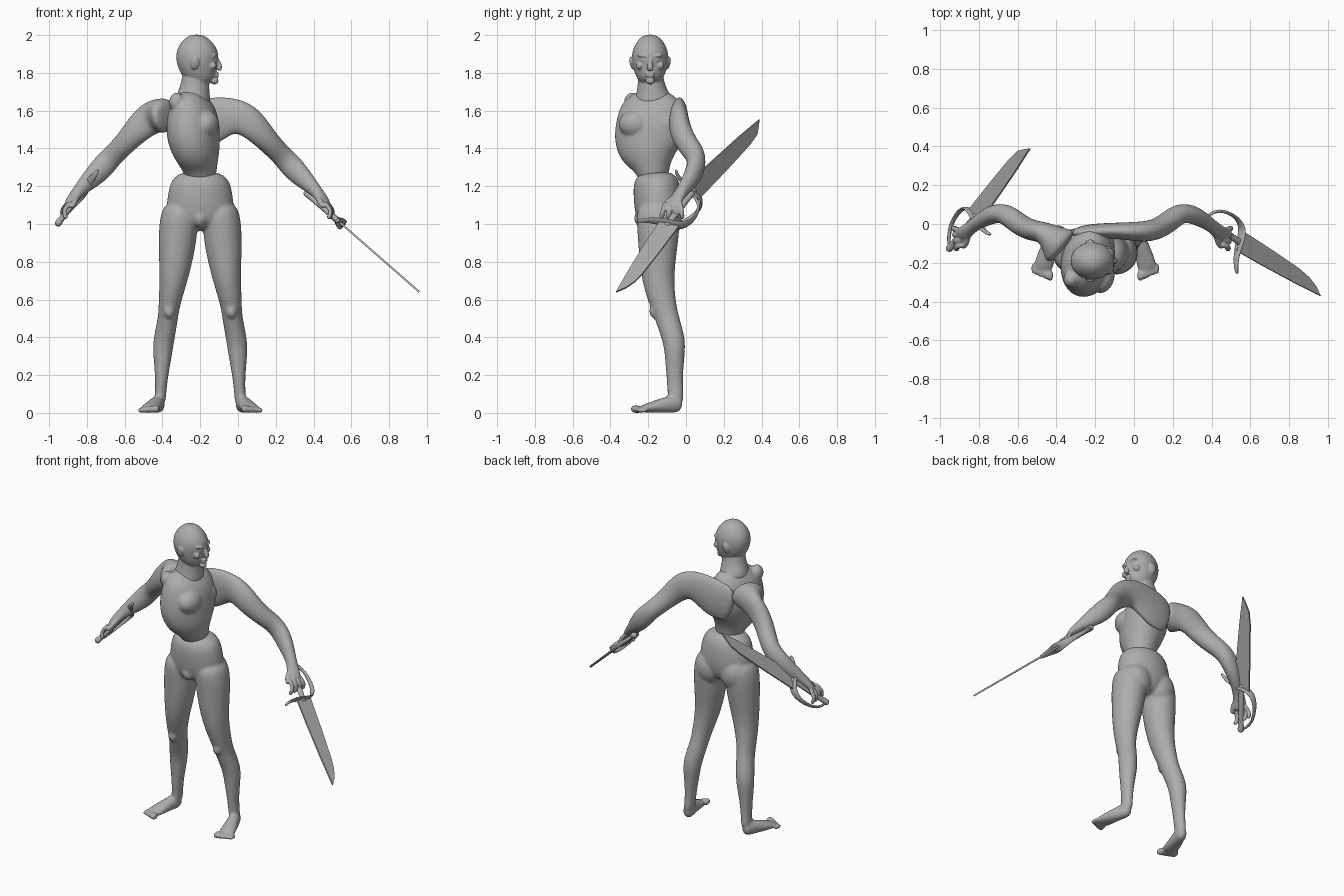
import bpy, bmesh, math
from mathutils import Vector, Matrix

cube = bpy.data.objects.get("Cube")
if cube:
    bpy.data.objects.remove(cube)

grey = bpy.data.materials.new("plain_grey")
grey.use_nodes = True
colour = (0.42, 0.42, 0.42, 1)
grey.diffuse_color = colour
grey.node_tree.nodes["Principled BSDF"].inputs["Base Color"].default_value = colour

SIDES = 12
GROW = 1.045  # makes up for the shrinkage of subdivision


def loft(bm, rings, ref, matrix=None):
    """Closed tube through rings of (x, y, z, radius along ref, radius across)."""
    points = [Vector(r[:3]) for r in rings]
    loops = []
    for i, ring in enumerate(rings):
        ahead = points[min(i + 1, len(points) - 1)]
        behind = points[max(i - 1, 0)]
        tangent = (ahead - behind).normalized()
        side = Vector(ref)
        side = (side - tangent * side.dot(tangent)).normalized()
        across = tangent.cross(side)
        loop = []
        for k in range(SIDES):
            angle = math.tau * k / SIDES
            p = points[i] + GROW * (side * ring[3] * math.cos(angle)
                                    + across * ring[4] * math.sin(angle))
            loop.append(bm.verts.new(matrix @ p if matrix else p))
        loops.append(loop)
    for low, high in zip(loops, loops[1:]):
        for k in range(SIDES):
            n = (k + 1) % SIDES
            bm.faces.new((low[k], low[n], high[n], high[k]))
    bm.faces.new(loops[0][::-1])
    bm.faces.new(loops[-1])


def blob(bm, centre, radii, turn=(0, 0, 0)):
    """Ellipsoid mass added to a body part."""
    matrix = Matrix.Translation(centre)
    for axis, angle in zip("XYZ", turn):
        matrix = matrix @ Matrix.Rotation(math.radians(angle), 4, axis)
    matrix = matrix @ Matrix.Diagonal((*radii, 1))
    bmesh.ops.create_uvsphere(bm, u_segments=SIDES, v_segments=8, radius=GROW, matrix=matrix)


def finish(bm, name, voxel=None, subdivide=True):
    """Turn the bmesh into an object, fusing its masses when a voxel size is given."""
    bmesh.ops.recalc_face_normals(bm, faces=bm.faces)
    mesh = bpy.data.meshes.new(name)
    for face in bm.faces:
        face.smooth = subdivide
    bm.to_mesh(mesh)
    bm.free()
    mesh.materials.append(grey)
    obj = bpy.data.objects.new(name, mesh)
    bpy.context.scene.collection.objects.link(obj)
    if subdivide:
        sub = obj.modifiers.new("round", "SUBSURF")
        sub.levels = sub.render_levels = 2
    if voxel:
        fuse = obj.modifiers.new("fuse", "REMESH")
        fuse.mode = "VOXEL"
        fuse.voxel_size = voxel
        fuse.use_smooth_shade = True
        soften = obj.modifiers.new("soften", "SMOOTH")
        soften.factor = 0.5
        soften.iterations = 4
    return obj


# Pelvis, legs and feet
MID = -0.2
bm = bmesh.new()
loft(bm, [(MID, -.16, 1.28, .09, .07), (MID, -.16, 1.24, .155, .12),
          (MID, -.15, 1.15, .172, .128), (MID, -.145, 1.05, .185, .125),
          (MID, -.15, .96, .1, .09)], (1, 0, 0))
blob(bm, (MID, -.235, 1.03), (.035, .04, .045))
LEG = [(.1, -.15, 1.12, .09, .115), (.115, -.145, 1, .105, .115),
       (.125, -.15, .85, .095, .1), (.142, -.15, .7, .073, .085),
       (.165, -.12, .57, .056, .068), (.17, -.1, .5, .052, .062),
       (.195, -.06, .38, .056, .06), (.2, -.06, .3, .049, .052),
       (.205, -.06, .18, .032, .042), (.21, -.055, .1, .03, .042),
       (.215, -.055, .04, .03, .04)]
FOOT = [(.212, -.02, .035, .024, .03), (.22, -.06, .05, .035, .05),
        (.24, -.12, .04, .04, .04), (.26, -.19, .028, .05, .028),
        (.272, -.245, .02, .05, .017)]
for s in (-1, 1):
    for rings in (LEG, FOOT):
        loft(bm, [(MID + s * r[0], *r[1:]) for r in rings], (1, 0, 0))
    blob(bm, (MID + s * .09, -.09, 1.03), (.09, .07, .1))
    blob(bm, (MID + s * .165, -.165, .54), (.03, .03, .04))
    for i in range(5):
        size = .021 - .0018 * i
        blob(bm, (MID + s * (.232 + .022 * i), -.266 + .009 * i, size), (size * .8, .03, size))
finish(bm, "hips_and_legs", .009)

# Twisted rib cage, chest facing +x
bm = bmesh.new()
loft(bm, [(-.195, -.17, 1.22, .08, .08), (-.2, -.175, 1.29, .088, .085),
          (-.212, -.2, 1.36, .115, .155), (-.235, -.2, 1.44, .135, .188),
          (-.24, -.185, 1.53, .138, .188), (-.24, -.175, 1.61, .12, .175),
          (-.24, -.17, 1.665, .085, .14), (-.235, -.17, 1.71, .05, .07)], (1, -.3, 0))
for y in (-.275, -.115):
    blob(bm, (-.165, y, 1.53), (.065, .085, .07), (0, 0, -15))
    for z in (1.43, 1.36, 1.3):
        blob(bm, (-.145 - .3 * (1.43 - z), -.19 + .2 * (y + .195), z), (.04, .04, .035))
blob(bm, (-.325, -.285, 1.645), (.04, .045, .05))
finish(bm, "torso", .009)

# Head and neck
FACE_Y = -.19
bm = bmesh.new()
loft(bm, [(-.215, FACE_Y, 2.004, .03, .028), (-.216, FACE_Y, 1.975, .075, .066),
          (-.218, FACE_Y, 1.92, .112, .096), (-.215, FACE_Y, 1.86, .113, .097),
          (-.2, FACE_Y, 1.81, .097, .085), (-.178, FACE_Y, 1.775, .073, .068),
          (-.16, FACE_Y, 1.745, .045, .042)], (1, 0, 0))
loft(bm, [(-.225, FACE_Y, 1.82, .07, .065), (-.225, -.185, 1.75, .072, .068),
          (-.235, -.18, 1.69, .085, .085), (-.24, -.17, 1.62, .1, .12)], (1, 0, 0))
loft(bm, [(-.115, FACE_Y, 1.88, .01, .01), (-.1, FACE_Y, 1.845, .014, .012),
          (-.094, FACE_Y, 1.822, .013, .02), (-.105, FACE_Y, 1.812, .01, .014)], (1, 0, 0))
for z in (1.797, 1.784):
    blob(bm, (-.114, FACE_Y, z), (.014, .026, .008))
blob(bm, (-.125, FACE_Y, 1.757), (.022, .026, .018))
for s in (-1, 1):
    blob(bm, (-.122, FACE_Y + s * .038, 1.89), (.018, .032, .009), (s * 8, 0, s * 15))
    blob(bm, (-.122, FACE_Y + s * .036, 1.868), (.012, .016, .009))
    blob(bm, (-.135, FACE_Y + s * .055, 1.838), (.022, .02, .02))
    blob(bm, (-.228, FACE_Y + s * .098, 1.852), (.022, .01, .034), (s * -12, 12, 0))
finish(bm, "head", .005)

# Arms, the same from the shoulder down, with differing shoulders
ARM = [(.03, -.04, 1.565, .09, .052), (.1, -.035, 1.505, .075, .055),
       (.165, 0, 1.43, .06, .056), (.225, .05, 1.37, .056, .055),
       (.275, .058, 1.315, .064, .05), (.335, .035, 1.25, .058, .045),
       (.41, -.015, 1.18, .034, .03), (.445, -.05, 1.135, .024, .042),
       (.47, -.07, 1.09, .018, .042)]
BACK_SHEET = [(-.32, -.05, 1.5, .12, .035), (-.18, -.035, 1.53, .135, .04),
              (-.06, -.035, 1.575, .105, .042)]
TORN_SHOULDER = [(-.07, -.13, 1.575, .09, .125), (-.02, -.09, 1.575, .092, .085)]
for name, mirrored, shoulder in (("left_arm", False, BACK_SHEET),
                                 ("right_arm", True, TORN_SHOULDER)):
    def place(x):
        return -.43 - x if mirrored else x

    bm = bmesh.new()
    loft(bm, [(place(r[0]), *r[1:]) for r in shoulder + ARM], (0, 0, 1))
    for i in range(4):
        x, y = .465 + .004 * i, -.108 + .026 * i
        finger = [(x - .015, y, 1.12), (x + .025, y - .012 + .006 * i, 1.08),
                  (x + .025, y - .02 + .01 * i, 1.05), (x + .01, y - .025 + .012 * i, 1.025)]
        loft(bm, [(place(a), b, c, .0125, .0125) for a, b, c in finger], (0, 1, 0))
    thumb = [(.425, -.05, 1.15), (.43, -.095, 1.12), (.455, -.125, 1.085)]
    loft(bm, [(place(a), b, c, .015, .015) for a, b, c in thumb], (1, 0, 0))
    finish(bm, name, .006)


# Swords: local x is the blade's width, z runs from pommel to tip
def sword(prefix, pommel, tip):
    pommel, tip = Vector(pommel), Vector(tip)
    length = (tip - pommel).length
    along = (tip - pommel).normalized()
    wide = Vector((0, 1, 0))
    wide = (wide - along * wide.dot(along)).normalized()
    flat = along.cross(wide)
    matrix = Matrix((wide, flat, along)).transposed().to_4x4()
    matrix.translation = pommel

    bm = bmesh.new()
    outline = [(-.05, .27), (.06, .27), (.062, .5), (.06, .7), (.05, .78),
               (.03, length - .05), (0, length), (-.02, .7), (-.04, .45)]
    face = bm.faces.new([bm.verts.new(matrix @ Vector((x, 0, z))) for x, z in outline])
    face.normal_update()
    blade = finish(bm, prefix + "_blade", subdivide=False)
    thick = blade.modifiers.new("thickness", "SOLIDIFY")
    thick.thickness = .01
    thick.offset = 0

    bm = bmesh.new()
    loft(bm, [(0, 0, -.01, .014, .014), (0, 0, .01, .022, .02), (0, 0, .04, .016, .014),
              (0, 0, .14, .019, .016), (0, 0, .26, .016, .014), (0, 0, .3, .022, .014)],
         (1, 0, 0), matrix)
    finish(bm, prefix + "_grip")

    # Cross guard that sweeps round into a knuckle bow
    bm = bmesh.new()
    path = [(-.155, .335, .008), (-.13, .31, .014), (-.07, .285, .022), (0, .275, .032),
            (.06, .27, .03), (.1, .225, .02), (.105, .15, .014), (.08, .06, .011), (.01, .01, .01)]
    loft(bm, [(x, 0, z, w, .008) for x, z, w in path], (0, 1, 0), matrix)
    finish(bm, prefix + "_guard")


sword("left_sword", (.36, .03, 1.165), (.96, -.37, .64))
sword("right_sword", (-.955, -.13, 1.0), (-.535, .39, 1.555))
